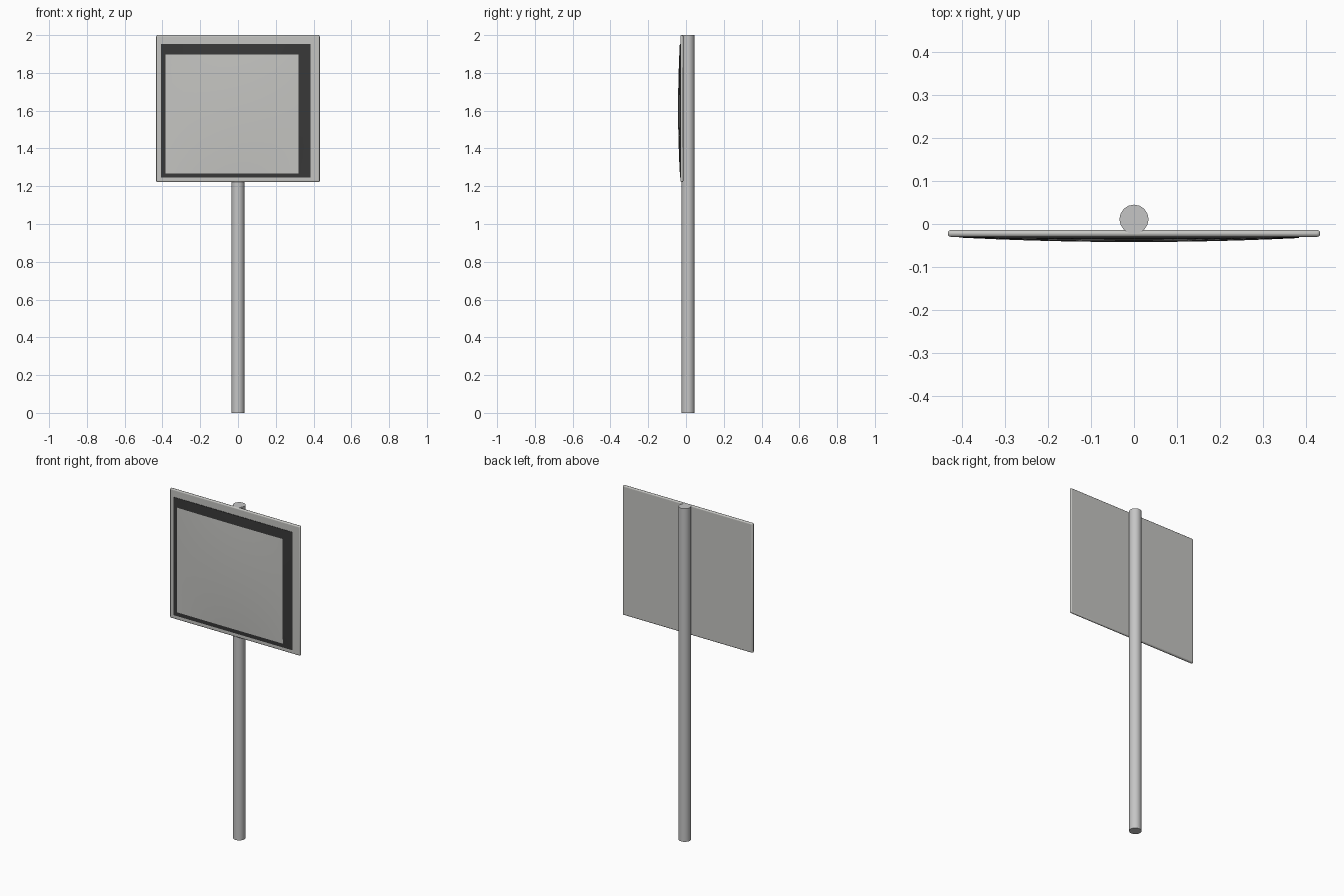
import bpy, bmesh

cube = bpy.data.objects.get("Cube")
if cube:
    bpy.data.objects.remove(cube, do_unlink=True)


def material(name, color):
    m = bpy.data.materials.new(name)
    m.use_nodes = True
    m.diffuse_color = (*color, 1)
    m.node_tree.nodes["Principled BSDF"].inputs["Base Color"].default_value = (*color, 1)
    return m


post_grey = material("post grey", (0.56, 0.56, 0.56))
panel_grey = material("panel grey", (0.56, 0.56, 0.54))
border_dark = material("border charcoal", (0.04, 0.04, 0.04))

MID_Z = 1.611  # height of the sign centre


def smooth(obj, angle):
    bpy.ops.object.select_all(action="DESELECT")
    obj.select_set(True)
    bpy.context.view_layer.objects.active = obj
    bpy.ops.object.shade_smooth_by_angle(angle=angle)


# Round post
bpy.ops.mesh.primitive_cylinder_add(vertices=16, radius=0.034, depth=2, location=(0, 0.011, 1))
post = bpy.context.object
post.name = "post"
post.data.materials.append(post_grey)
smooth(post, 0.6)

# Sign panel with rounded rim
bpy.ops.mesh.primitive_cube_add(size=1, location=(0, -0.022, MID_Z))
panel = bpy.context.object
panel.name = "sign_panel"
panel.scale = (0.866, 0.016, 0.778)
bpy.ops.object.transform_apply(location=False, rotation=False, scale=True)
panel.data.materials.append(panel_grey)
bevel = panel.modifiers.new("rounded rim", "BEVEL")
bevel.width = 0.007
bevel.segments = 3
smooth(panel, 0.6)

# Gently bulging sign face: the outer ring of cells is the dark border
OUT_X, OUT_Z, BORDER, CELLS = 0.407, 0.366, 0.023, 12


def stations(outer):
    inner = outer - BORDER
    return [-outer] + [inner * (2 * i / CELLS - 1) for i in range(CELLS + 1)] + [outer]


bm = bmesh.new()
rows = []
for z in stations(OUT_Z):
    row = []
    for x in stations(OUT_X):
        bulge = (1 - (x / OUT_X) ** 2) * (1 - (z / OUT_Z) ** 2)
        row.append(bm.verts.new((x, -0.0315 - 0.0105 * bulge, z)))
    rows.append(row)
last = CELLS + 1
for j in range(last):
    for i in range(last):
        face = bm.faces.new((rows[j][i], rows[j][i + 1], rows[j + 1][i + 1], rows[j + 1][i]))
        on_border = i in (0, last - 1) or j in (0, last - 1)
        face.material_index = 1 if on_border else 0

# Thin skirt joining the border to the panel
rim = [e for e in bm.edges if e.is_boundary]
skirt = bmesh.ops.extrude_edge_only(bm, edges=rim)["geom"]
for item in skirt:
    if isinstance(item, bmesh.types.BMVert):
        item.co.y = -0.029
    elif isinstance(item, bmesh.types.BMFace):
        item.material_index = 1
bmesh.ops.recalc_face_normals(bm, faces=bm.faces)
bm.faces.ensure_lookup_table()
if bm.faces[0].normal.y > 0:
    bmesh.ops.reverse_faces(bm, faces=bm.faces)
mesh = bpy.data.meshes.new("sign_face")
bm.to_mesh(mesh)
bm.free()
sign_face = bpy.data.objects.new("sign_face", mesh)
sign_face.location.z = MID_Z
bpy.context.collection.objects.link(sign_face)
mesh.materials.append(panel_grey)
mesh.materials.append(border_dark)
smooth(sign_face, 0.6)
